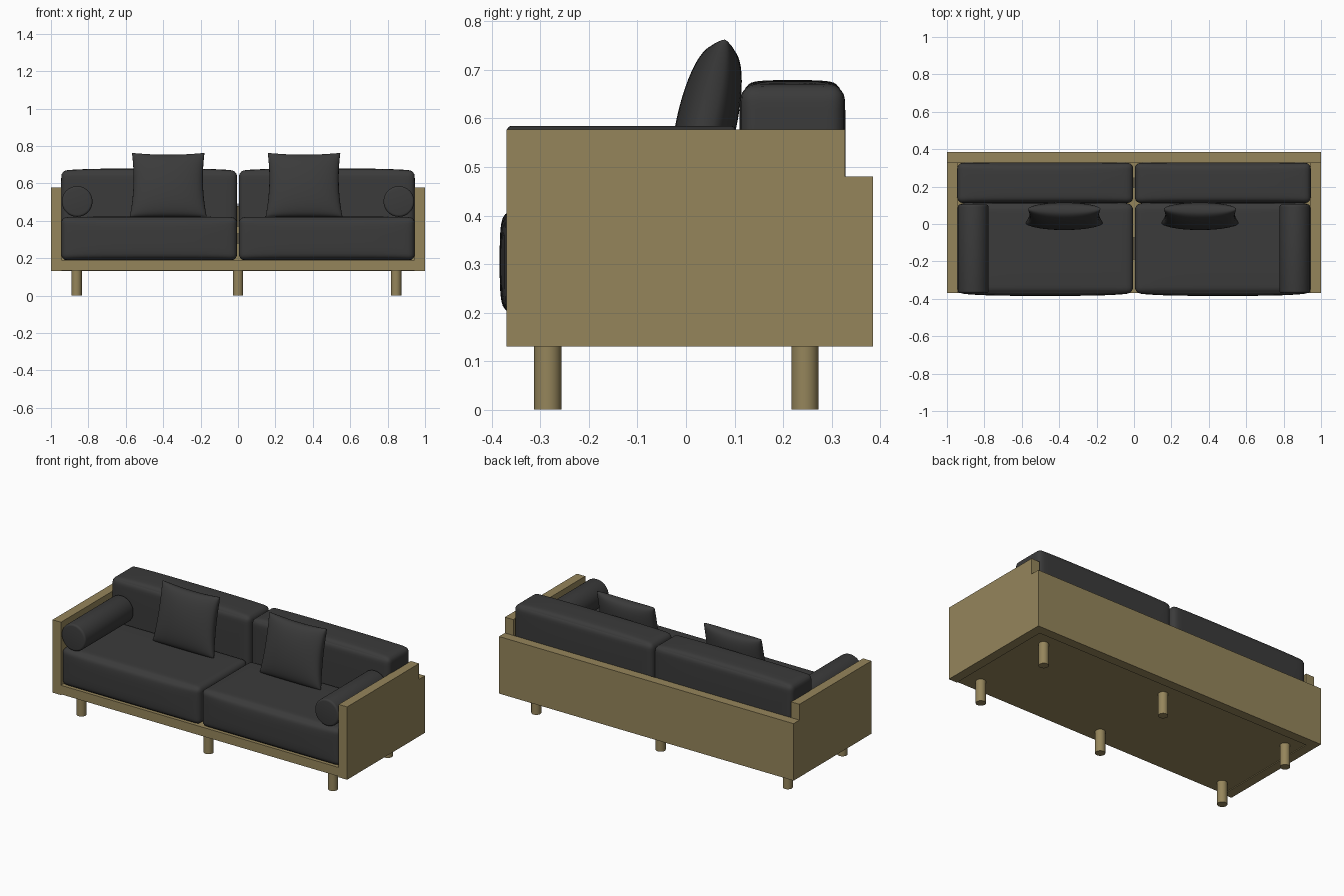
import bpy, bmesh, math
from mathutils import Vector, Matrix

if "Cube" in bpy.data.objects:
    bpy.data.objects.remove(bpy.data.objects["Cube"])


def material(name, rgb):
    m = bpy.data.materials.new(name)
    m.diffuse_color = (*rgb, 1)
    m.use_nodes = True
    m.node_tree.nodes["Principled BSDF"].inputs["Base Color"].default_value = m.diffuse_color
    return m


WOOD = material("oak wood", (0.30, 0.235, 0.105))
FABRIC = material("charcoal fabric", (0.043, 0.043, 0.043))


def finish(bm, name, mat, smooth=None):
    bmesh.ops.recalc_face_normals(bm, faces=bm.faces)
    me = bpy.data.meshes.new(name)
    bm.to_mesh(me)
    bm.free()
    me.materials.append(mat)
    ob = bpy.data.objects.new(name, me)
    bpy.context.collection.objects.link(ob)
    if smooth:
        bpy.ops.object.select_all(action='DESELECT')
        ob.select_set(True)
        bpy.context.view_layer.objects.active = ob
        bpy.ops.object.shade_smooth_by_angle(angle=math.radians(smooth))
    return ob


def box(name, lo, hi, mat):
    lo, hi = Vector(lo), Vector(hi)
    bm = bmesh.new()
    bmesh.ops.create_cube(bm, size=1)
    for v in bm.verts:
        v.co = (lo + hi) / 2 + v.co * (hi - lo)
    return finish(bm, name, mat)


def cylinder(name, centre, r, length, mat, axis='Z', rim=0.0, sides=32):
    bm = bmesh.new()
    bmesh.ops.create_cone(bm, cap_ends=True, segments=sides, radius1=r, radius2=r, depth=length)
    if rim:
        edges = [e for e in bm.edges if abs(e.verts[0].co.z - e.verts[1].co.z) < 1e-5]
        bmesh.ops.bevel(bm, geom=edges, offset=rim, segments=4, profile=0.5, affect='EDGES')
    rot = Matrix.Rotation(math.pi / 2, 4, 'X') if axis == 'Y' else Matrix()
    bmesh.ops.transform(bm, matrix=Matrix.Translation(centre) @ rot, verts=bm.verts)
    return finish(bm, name, mat, 40)


def cushion(name, lo, hi, r, bulge):
    """Rounded box whose faces swell outward by bulge along each axis."""
    lo, hi = Vector(lo), Vector(hi)
    mid, half = (lo + hi) / 2, (hi - lo) / 2
    bm = bmesh.new()
    bmesh.ops.create_cube(bm, size=2)
    bmesh.ops.subdivide_edges(bm, edges=bm.edges, cuts=23, use_grid_fill=True)
    for v in bm.verts:
        t = Vector([math.sin(c * math.pi / 2) for c in v.co])
        p = Vector([t[i] * half[i] for i in range(3)])
        core = Vector([max(-half[i] + r, min(half[i] - r, p[i])) for i in range(3)])
        d = p - core
        if d.length > 1e-6:
            p = core + d.normalized() * r
        for i in range(3):
            j, k = (i + 1) % 3, (i + 2) % 3
            p[i] += bulge[i] * t[i] * (1 - t[j] ** 4) * (1 - t[k] ** 4)
        v.co = mid + p
    return finish(bm, name, FABRIC, 60)


def pillow(name, x):
    """Square pillow with pinched corners, leaning back."""
    bm = bmesh.new()
    n = 24
    tilt = Matrix.Translation((x, 0.042, 0.590)) @ Matrix.Rotation(math.radians(-12.5), 4, 'X')
    for side in (-1, 1):
        rows = []
        for j in range(n + 1):
            v = math.sin((j / n - 0.5) * math.pi)
            row = []
            for i in range(n + 1):
                u = math.sin((i / n - 0.5) * math.pi)
                w = 0.200 - 0.006 * v - 0.014 * (1 - v * v)
                h = 0.177 - (0.012 * (1 - u * u) if v > 0 else 0.002)
                puff = 0.062 * max(0, (1 - u * u) * (1 - v * v)) ** 0.36
                row.append(bm.verts.new(tilt @ Vector((u * w, side * puff, v * h))))
            rows.append(row)
        for j in range(n):
            for i in range(n):
                bm.faces.new((rows[j][i], rows[j][i + 1], rows[j + 1][i + 1], rows[j + 1][i]))
    bmesh.ops.remove_doubles(bm, verts=bm.verts, dist=1e-5)
    return finish(bm, name, FABRIC, 70)


# wooden frame
box("base_board", (-0.945, -0.37, 0.135), (0.945, 0.328, 0.19), WOOD)
box("back_panel", (-1, 0.328, 0.13), (1, 0.385, 0.48), WOOD)
for s, side in ((-1, "left"), (1, "right")):
    x0, x1 = sorted((s * 0.943, s * 1.0))
    box(side + "_side_panel", (x0, -0.37, 0.13), (x1, 0.328, 0.577), WOOD)

# legs
for y, row in ((-0.285, "front"), (0.245, "back")):
    for x in (-0.863, 0, 0.845):
        cylinder(row + "_leg", (x, y, 0.0685), 0.028, 0.137, WOOD)

# cushions, bolsters and pillows
for s, side in ((-1, "left"), (1, "right")):
    x0, x1 = sorted((s * 0.006, s * 0.944))
    cushion(side + "_seat_cushion", (x0, -0.37, 0.19), (x1, 0.108, 0.419), 0.03, (0.002, 0.014, 0.003))
    cushion(side + "_back_cushion", (x0, 0.112, 0.19), (x1, 0.327, 0.668), 0.03, (0.002, 0.002, 0.011))
    cylinder(side + "_bolster", (s * 0.860, -0.133, 0.503), 0.082, 0.474, FABRIC, 'Y', 0.012, 48)
pillow("left_pillow", -0.373)
pillow("right_pillow", 0.353)
